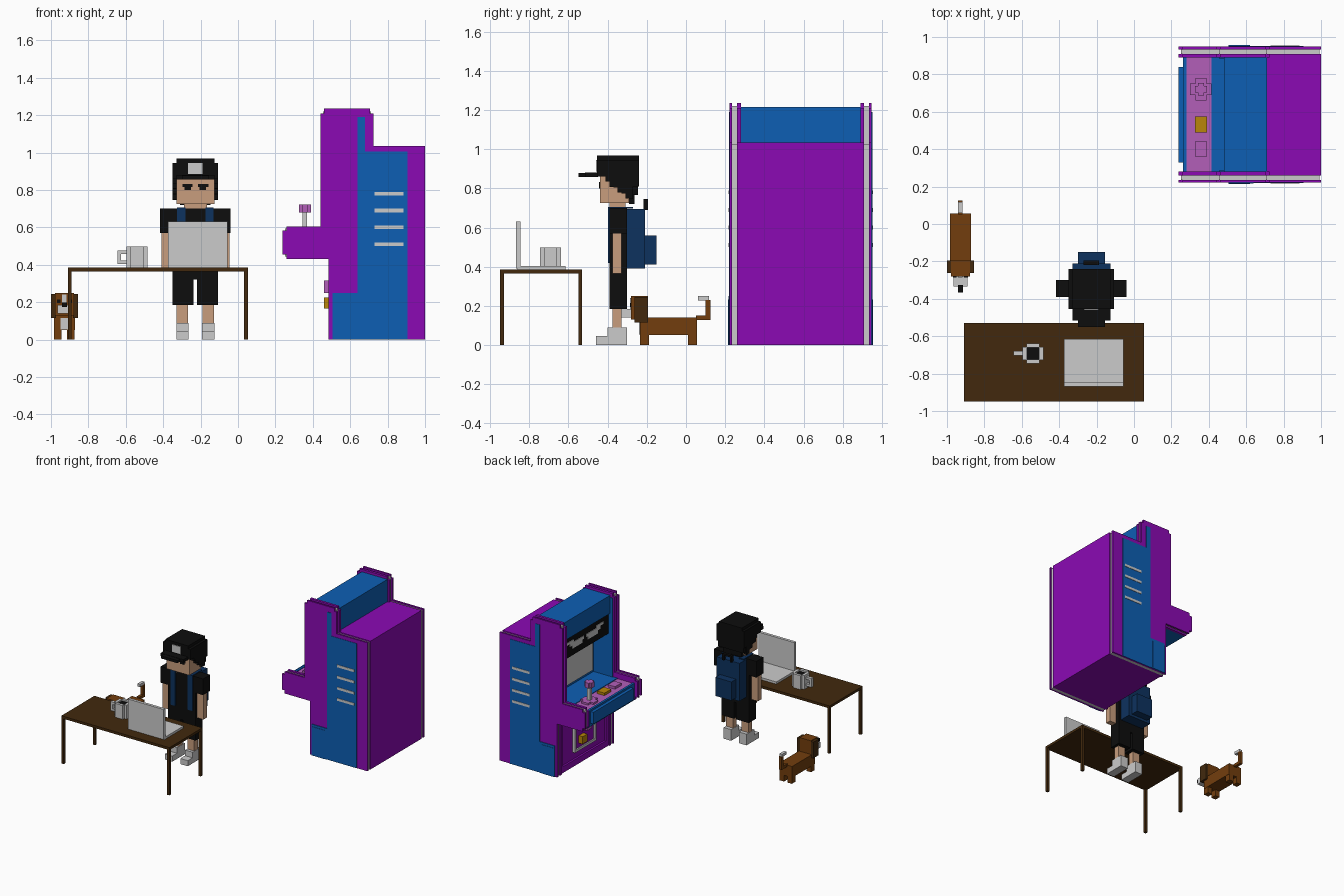
import bpy, bmesh

# ---------- palette ----------
COLOURS = {
    "purple": (.258, .003, .456), "blue": (.004, .114, .456), "pink": (.445, .114, .485),
    "gold": (.479, .238, .003), "light_grey": (.6, .6, .6), "dark_brown": (.054, .022, .004),
    "brown": (.171, .048, .004), "skin": (.578, .337, .205), "black": (.004, .004, .004),
    "navy": (.004, .032, .114)}
MATS = {}
for n, c in COLOURS.items():
    MATS[n] = bpy.data.materials.new(n)
    MATS[n].diffuse_color = (*c, 1)


def finish(name, mat, bm):
    bmesh.ops.recalc_face_normals(bm, faces=bm.faces)
    me = bpy.data.meshes.new(name)
    bm.to_mesh(me)
    bm.free()
    me.materials.append(MATS[mat])
    ob = bpy.data.objects.new(name, me)
    bpy.context.collection.objects.link(ob)
    return ob


def boxes(name, mat, *items):
    """One object made of boxes given as (x0, x1, y0, y1, z0, z1)."""
    bm = bmesh.new()
    for x0, x1, y0, y1, z0, z1 in items:
        vs = bmesh.ops.create_cube(bm, size=1)["verts"]
        for v in vs:
            v.co = ((x0 + x1) / 2 + v.co.x * (x1 - x0), (y0 + y1) / 2 + v.co.y * (y1 - y0),
                    (z0 + z1) / 2 + v.co.z * (z1 - z0))
    return finish(name, mat, bm)


def prism(name, mat, profile, *spans):
    """Extrude an x-z profile along y, once for each (y0, y1) span."""
    bm = bmesh.new()
    for y0, y1 in spans:
        f = bm.faces.new([bm.verts.new((x, y0, z)) for x, z in profile])
        r = bmesh.ops.extrude_face_region(bm, geom=[f])
        for v in r["geom"]:
            if isinstance(v, bmesh.types.BMVert):
                v.co.y = y1
    return finish(name, mat, bm)


def mirror(axis, c, *items):
    """Boxes plus their reflection in x = c (axis 0) or y = c (axis 1)."""
    out = list(items)
    for b in items:
        b = list(b)
        i = axis * 2
        b[i], b[i + 1] = 2 * c - b[i + 1], 2 * c - b[i]
        out.append(tuple(b))
    return out


# ---------- arcade cabinet (screen faces -x) ----------
CY = .585
side = [(.485, 0), (1, 0), (1, 1.035), (.725, 1.035), (.725, 1.21), (.705, 1.21), (.705, 1.235),
        (.46, 1.235), (.46, 1.21), (.44, 1.21), (.44, .605), (.26, .605), (.26, .583), (.237, .583),
        (.237, .455), (.26, .455), (.26, .43), (.485, .43)]
core = [(.495, .0), (.992, .0), (.992, 1.025), (.712, 1.025), (.712, 1.22), (.455, 1.22),
        (.455, .595), (.25, .595), (.25, .443), (.495, .443)]
prism("cabinet_side_panels", "purple", side, (.222, .236), (.26, .28), (.89, .91), (.934, .948))
prism("cabinet_side_edging", "light_grey", core, (.236, .26), (.91, .934))
stripe = [(.64, 0), (.905, 0), (.905, 1.005), (.68, 1.005), (.68, 1.19), (.64, 1.19)]
prism("cabinet_side_stripes", "blue", stripe, (.219, .222), (.948, .951))
boxes("cabinet_foot_plates", "blue", *mirror(1, CY, (.505, .64, .217, .222, 0, .25),
                                              (.505, .62, .214, .217, 0, .232)))
boxes("cabinet_vents", "light_grey", *[b for z in (.50, .59, .68, .77) for b in
                                       mirror(1, CY, (.73, .885, .216, .219, z, z + .02))])
boxes("cabinet_body", "purple", (.64, 1, .28, .89, 0, 1.035), (.51, .64, .28, .89, 0, .43))
boxes("front_kick_frame", "purple", (.495, .51, .28, .89, 0, .05), (.495, .51, .28, .89, .38, .43),
      *mirror(1, CY, (.495, .51, .28, .31, .05, .38)))
prism("screen_hood", "blue", [(.48, 1.215), (.71, 1.215), (.71, 1.03), (.645, 1.03), (.645, .9),
                              (.5, .9), (.5, 1.07), (.48, 1.07)], (.28, .89))
boxes("screen_side_walls", "blue", *mirror(1, CY, (.455, .64, .28, .286, .56, 1.2)))
boxes("screen_surround", "blue", (.625, .64, .28, .89, .56, .9))
boxes("screen", "light_grey", (.617, .625, .305, .865, .585, .89))
boxes("marquee", "black", (.493, .5, .285, .885, .905, 1.065))
boxes("marquee_pattern", "light_grey", *mirror(1, CY, (.489, .493, .60, .78, .985, 1.01),
                                               (.489, .493, .62, .75, .96, .985),
                                               (.489, .493, .73, .82, 1.01, 1.03)))
boxes("control_box", "blue", (.262, .65, .28, .89, .43, .55), (.262, .28, .28, .89, .55, .565),
      (.415, .65, .28, .89, .55, .565), (.237, .262, .33, .84, .455, .55))
boxes("control_deck", "pink", (.28, .415, .28, .89, .55, .56))
boxes("joystick_base", "pink", (.30, .415, .69, .75, .56, .575), (.328, .388, .66, .78, .56, .575))
boxes("joystick_stem", "light_grey", (.345, .37, .708, .732, .57, .68))
boxes("joystick_knob", "pink", (.325, .39, .703, .737, .68, .722), (.341, .374, .687, .753, .68, .722))
boxes("gold_button", "gold", (.325, .39, .49, .575, .56, .58))
boxes("pink_button", "pink", (.325, .39, .36, .44, .56, .58))
boxes("coin_door_frame", "light_grey", *mirror(1, CY, (.485, .51, .45, .47, .11, .36)),
      (.485, .51, .45, .72, .11, .13), (.485, .51, .45, .72, .34, .36))
boxes("coin_door", "purple", (.495, .51, .47, .70, .13, .34))
boxes("coin_slot", "pink", (.46, .50, .54, .60, .25, .315))
boxes("coin_return", "gold", (.46, .50, .60, .66, .165, .225))

# ---------- desk ----------
boxes("desk_top", "dark_brown", (-.91, .053, -.95, -.53, .365, .385))
boxes("desk_legs", "dark_brown", *mirror(1, -.74, (-.91, -.89, -.95, -.93, 0, .365),
                                         (.033, .053, -.95, -.93, 0, .365)))
boxes("laptop_base", "light_grey", (-.375, -.055, -.86, -.615, .385, .403))
boxes("laptop_lid", "light_grey", (-.375, -.055, -.868, -.845, .39, .632))

# mug with square handle
MX, MY = -.54, -.692
boxes("mug_walls", "light_grey", (-.57, -.51, MY - .034, MY + .034, .385, .40),
      *mirror(0, MX, (-.595, -.572, MY - .034, MY + .034, .385, .497)),
      *mirror(1, MY, (-.574, -.506, MY - .054, MY - .032, .385, .497)))
boxes("mug_coffee", "black", (-.573, -.507, MY - .033, MY + .033, .39, .485))
boxes("mug_handle", "light_grey", (-.645, -.625, MY - .012, MY + .012, .405, .477),
      (-.625, -.594, MY - .012, MY + .012, .405, .422), (-.625, -.594, MY - .012, MY + .012, .458, .477))

# ---------- person (faces -y) ----------
PX = -.228
boxes("person_shoes", "light_grey", *mirror(0, PX, (-.33, -.264, -.46, -.30, 0, .045),
                                            (-.33, -.264, -.40, -.30, .045, .09)))
boxes("person_legs", "skin", *mirror(0, PX, (-.328, -.266, -.375, -.33, .08, .19)))
boxes("person_shorts", "black", *mirror(0, PX, (-.35, -.238, -.39, -.30, .185, .33)),
      (-.35, -.106, -.39, -.30, .32, .40))
boxes("person_shirt", "black", (-.35, -.106, -.39, -.30, .39, .70))
boxes("person_sleeves", "black", *mirror(0, PX, (-.417, -.35, -.39, -.30, .57, .70)))
boxes("person_arms", "skin", *mirror(0, PX, (-.41, -.352, -.375, -.33, .365, .59)))
boxes("person_neck", "skin", (-.29, -.166, -.39, -.31, .69, .73))
boxes("person_head", "skin", (-.33, -.126, -.44, -.29, .725, .87))
boxes("person_eyes", "black", *mirror(0, PX, (-.297, -.243, -.445, -.44, .815, .832),
                                      (-.285, -.25, -.445, -.44, .80, .815)))

# cap with brim and front patch
boxes("cap_crown", "black", (-.35, -.106, -.455, -.24, .86, .945), (-.33, -.126, -.455, -.24, .94, .968))
boxes("cap_brim", "black", (-.33, -.126, -.515, -.45, .857, .88), (-.30, -.156, -.55, -.515, .857, .878))
boxes("cap_patch", "light_grey", (-.266, -.19, -.46, -.455, .885, .945))

# hair: stepped strands hanging lower towards the back
strands = [(-.35, -.328, -.41 + i * .02, -.39 + i * .02, .835 - i * .015 - .012 * (i % 2), .865)
           for i in range(7)]
boxes("hair_sides", "black", *mirror(0, PX, *strands))
boxes("hair_back", "black", (-.35, -.106, -.29, -.24, .81, .865), (-.34, -.116, -.29, -.245, .765, .81),
      (-.31, -.146, -.29, -.262, .72, .765))

# backpack
boxes("backpack_body", "navy", (-.33, -.126, -.30, -.21, .39, .695))
boxes("backpack_pocket", "navy", (-.30, -.156, -.21, -.15, .41, .56))
boxes("backpack_straps", "navy", *mirror(0, PX, (-.326, -.282, -.397, -.39, .42, .70),
                                         (-.326, -.282, -.397, -.27, .698, .706)))
boxes("backpack_handle", "black", *mirror(0, PX, (-.27, -.255, -.218, -.195, .69, .745)),
      (-.27, -.186, -.218, -.195, .73, .745))

# ---------- dog (faces -y) ----------
DX = -.928
boxes("dog_body", "brown", (-.985, -.871, -.235, .055, .05, .14))
boxes("dog_legs", "brown", *mirror(0, DX, (-.983, -.943, -.235, -.19, 0, .055),
                                   (-.983, -.943, .01, .055, 0, .055)))
boxes("dog_chest", "light_grey", (-.948, -.908, -.241, -.235, .055, .115))
boxes("dog_head", "brown", (-.978, -.878, -.28, -.195, .13, .25))
boxes("dog_ears", "dark_brown", *mirror(0, DX, (-1.0, -.974, -.262, -.195, .115, .245)))
boxes("dog_snout", "light_grey", (-.965, -.891, -.335, -.28, .14, .185))
boxes("dog_blaze", "light_grey", (-.94, -.916, -.285, -.28, .185, .24))
boxes("dog_eyes", "black", *mirror(0, DX, (-.968, -.948, -.285, -.28, .195, .215)))
boxes("dog_nose", "black", (-.941, -.915, -.365, -.325, .175, .197))
boxes("dog_tail", "brown", (-.94, -.916, .05, .125, .127, .15), (-.94, -.916, .10, .125, .15, .23))
boxes("dog_tail_tip", "light_grey", (-.94, -.916, .06, .10, .228, .25), (-.94, -.916, .10, .118, .23, .25))
